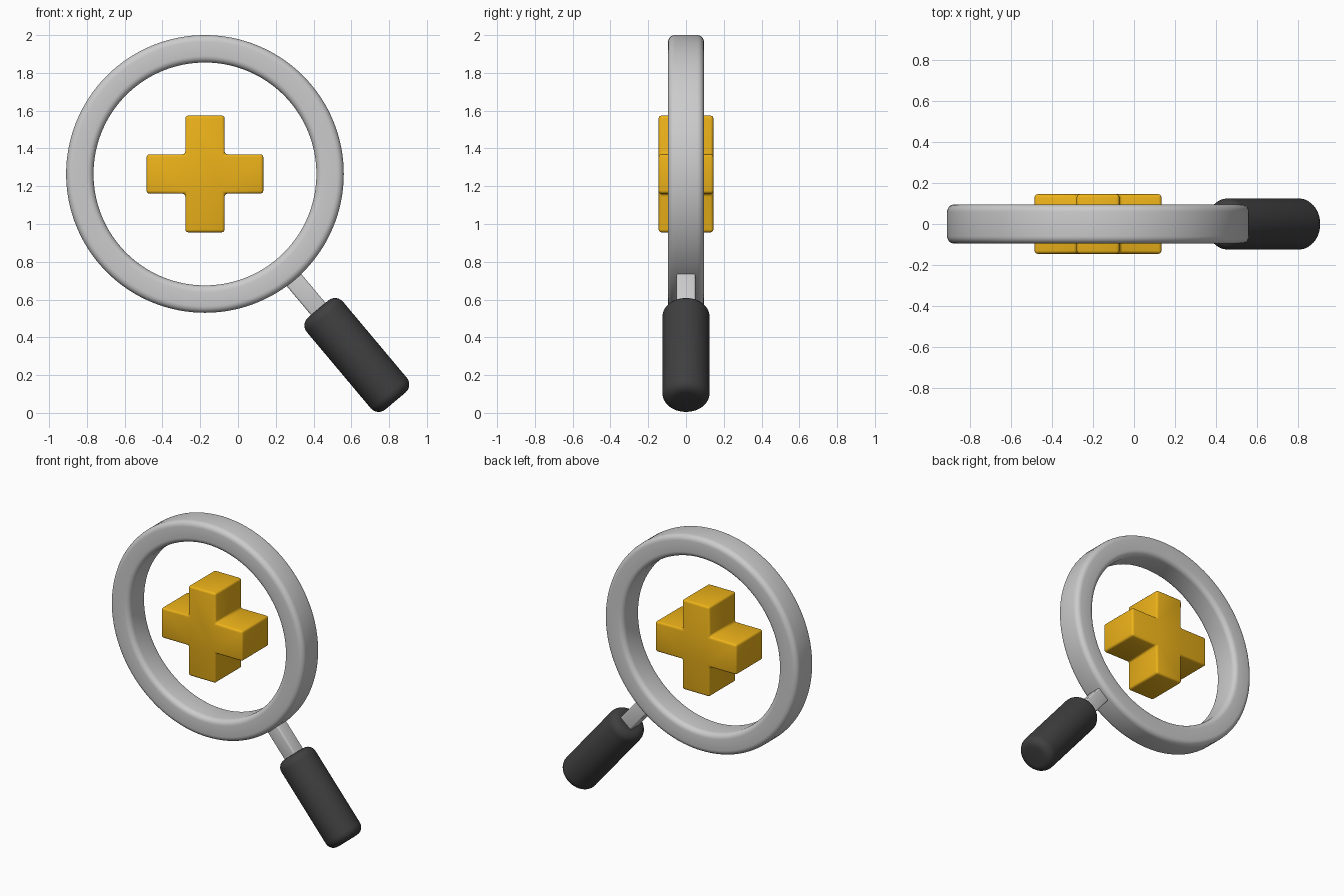
import bpy, bmesh
from math import pi, radians, cos, sin
from mathutils import Vector, Matrix

if "Cube" in bpy.data.objects:
    bpy.data.objects.remove(bpy.data.objects["Cube"])

CX, CZ = -0.175, 1.265            # lens centre
ANGLE = radians(50)               # handle slope below horizontal
AXIS = Vector((cos(ANGLE), 0, -sin(ANGLE)))
# local z runs along the handle axis, local y stays world y
ALONG = Matrix.Rotation(pi / 2 + ANGLE, 4, 'Y')


def material(name, rgb):
    mat = bpy.data.materials.new(name)
    mat.diffuse_color = (*rgb, 1)
    mat.use_nodes = True
    mat.node_tree.nodes["Principled BSDF"].inputs["Base Color"].default_value = mat.diffuse_color
    return mat


def finish(name, bm, bevel=0, segments=4, mat=None):
    bmesh.ops.recalc_face_normals(bm, faces=bm.faces)
    mesh = bpy.data.meshes.new(name)
    bm.to_mesh(mesh)
    bm.free()
    obj = bpy.data.objects.new(name, mesh)
    bpy.context.collection.objects.link(obj)
    if mat:
        mesh.materials.append(mat)
    bpy.context.view_layer.objects.active = obj
    obj.select_set(True)
    if bevel:
        mod = obj.modifiers.new("rounding", 'BEVEL')
        mod.width, mod.segments = bevel, segments
        mod.limit_method, mod.angle_limit = 'ANGLE', radians(40)
        bpy.ops.object.modifier_apply(modifier=mod.name)
    bpy.ops.object.shade_smooth_by_angle(angle=radians(35))
    obj.select_set(False)
    return obj


def along_axis(dist):
    return Matrix.Translation(Vector((CX, 0, CZ)) + AXIS * dist) @ ALONG


# Lens frame: rectangular section spun round the lens centre
bm = bmesh.new()
N = 128
section = [(0.59, -0.095), (0.735, -0.095), (0.735, 0.095), (0.59, 0.095)]
rings = [[bm.verts.new((CX + r * cos(2 * pi * i / N), y, CZ + r * sin(2 * pi * i / N)))
          for r, y in section] for i in range(N)]
for i in range(N):
    a, b = rings[i], rings[(i + 1) % N]
    for j in range(4):
        k = (j + 1) % 4
        bm.faces.new((a[j], a[k], b[k], b[j]))
finish("lens_frame", bm, 0.035, 5)

# Plus sign: extruded cross outline
bm = bmesh.new()
L, W, D = 0.309, 0.104, 0.145
quarter = [(L, -W), (L, W), (W, W)]
outline = []
for q in range(4):
    c, s = round(cos(q * pi / 2)), round(sin(q * pi / 2))
    outline += [(x * c - z * s, x * s + z * c) for x, z in quarter]
face = bm.faces.new([bm.verts.new((CX + x, -D, CZ + z)) for x, z in outline])
side = bmesh.ops.extrude_face_region(bm, geom=[face])
moved = [v for v in side["geom"] if isinstance(v, bmesh.types.BMVert)]
bmesh.ops.translate(bm, verts=moved, vec=(0, 2 * D, 0))
finish("plus_sign", bm, 0.015, 3, material("amber", (0.85, 0.45, 0.01)))

# Stem: square bar between frame and grip
bm = bmesh.new()
bmesh.ops.create_cube(bm, size=1, matrix=along_axis(0.835) @ Matrix.Diagonal((0.1, 0.1, 0.31, 1)))
finish("stem", bm, 0.01, 3)

# Grip: round bar with rounded ends
bm = bmesh.new()
bmesh.ops.create_cone(bm, cap_ends=True, segments=64, radius1=0.125, radius2=0.125,
                      depth=0.636, matrix=along_axis(1.251))
finish("grip", bm, 0.055, 6, material("black_rubber", (0.05, 0.05, 0.05)))
